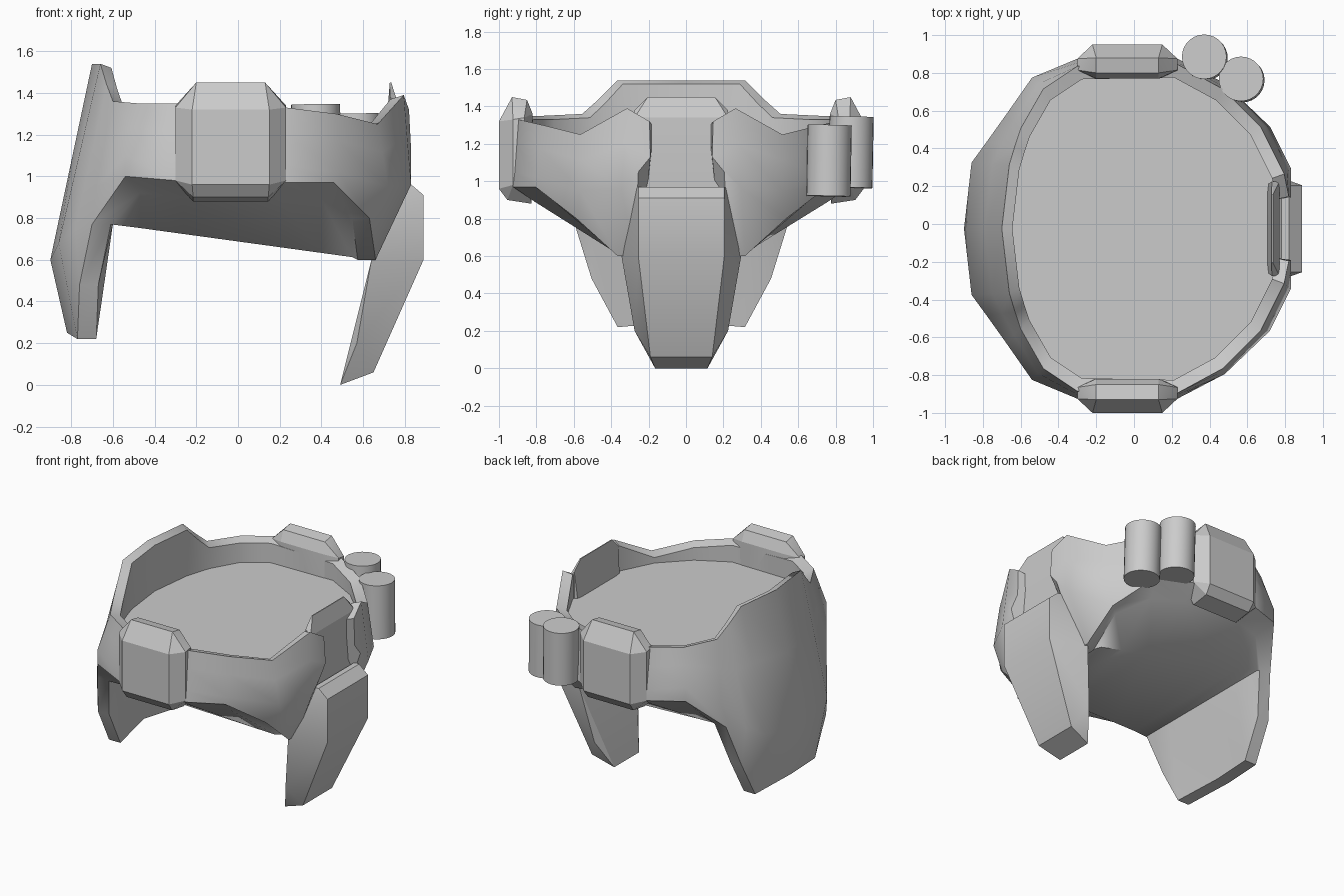
import bpy, bmesh, math
from mathutils import Vector

if "Cube" in bpy.data.objects:
    bpy.data.objects.remove(bpy.data.objects["Cube"])

grey = bpy.data.materials.new("plain grey")
grey.use_nodes = True
colour = (0.6, 0.6, 0.6, 1)
grey.diffuse_color = colour
grey.node_tree.nodes["Principled BSDF"].inputs["Base Color"].default_value = colour

MIDLINE = -0.025  # the armour is mirrored across this y


def finish(name, bm, angle=30, y=MIDLINE):
    bmesh.ops.recalc_face_normals(bm, faces=bm.faces)
    mesh = bpy.data.meshes.new(name)
    bm.to_mesh(mesh)
    bm.free()
    mesh.materials.append(grey)
    obj = bpy.data.objects.new(name, mesh)
    bpy.context.collection.objects.link(obj)
    obj.location.y = y
    bpy.ops.object.select_all(action="DESELECT")
    obj.select_set(True)
    bpy.context.view_layer.objects.active = obj
    bpy.ops.object.shade_smooth_by_angle(angle=math.radians(angle))
    return obj


def hull(name, points, angle=15):
    bm = bmesh.new()
    for p in points:
        bm.verts.new(p)
    bmesh.ops.convex_hull(bm, input=bm.verts)
    loose = [v for v in bm.verts if not v.link_faces]
    bmesh.ops.delete(bm, geom=loose, context="VERTS")
    bmesh.ops.dissolve_limit(bm, angle_limit=math.radians(3),
                             verts=bm.verts, edges=bm.edges)
    return finish(name, bm, angle)


def both_sides(points):
    return [(x, side * y, z) for x, y, z in points for side in (1, -1)]


# Half of the waist shell: rim, lower wall and hem at each station
# (the first station also steps inward for the notch)
stations = [
    ((.82, .17, 1.32), (.83, .23, 1.05), (.66, .25, .6), (.83, .165, 1.13)),
    ((.795, .29, 1.39), (.83, .32, .96), (.66, .34, .6)),
    ((.67, .54, 1.25), (.72, .54, .95), (.63, .56, .8)),
    ((.47, .74, 1.3), (.48, .77, 1.02), (.46, .78, .97)),
    ((.23, .87, 1.33), (.23, .89, 1.05), (.23, .9, .97)),
    ((-.3, .86, 1.35), (-.3, .9, 1.05), (-.3, .9, .98)),
    ((-.48, .74, 1.35), (-.54, .8, 1.1), (-.54, .8, 1)),
    ((-.6, .53, 1.36), (-.68, .6, .95), (-.7, .57, .77)),
    ((-.63, .44, 1.44), (-.78, .46, .75), (-.76, .48, .48)),
    ((-.66, .34, 1.54), (-.86, .35, .68), (-.77, .34, .22)),
    ((-.7, 0, 1.54), (-.9, 0, .6), (-.82, 0, .25)),
]


def section(rim, low, hem, middle=None):
    rim, low, hem = Vector(rim), Vector(low), Vector(hem)
    middle = Vector(middle) if middle else rim.lerp(low, .45)
    inner_rim = Vector((rim.x * .92, rim.y * .92, rim.z - .02))
    floor = Vector((inner_rim.x, inner_rim.y, 1.19))
    inner_hem = Vector((hem.x * .87, hem.y * .87, hem.z))
    if hem.z > .85:
        inner_hem.z -= .08
    elif hem.x < 0:
        inner_hem = hem + Vector((.09, 0, 0))
    # Crotch plane slopes down toward the flap
    x = max(inner_hem.x, -.6)
    t = (.64 - x) / 1.24
    under = Vector((x, min(inner_hem.y, .33 + .23 * t), .6 + .17 * t))
    return [floor, inner_rim, rim, middle, low, hem, inner_hem, under]


half = [section(*s) for s in stations]
mirrored = [[Vector((p.x, -p.y, p.z)) for p in col] for col in half[-2::-1]]
bm = bmesh.new()
cols = [[bm.verts.new(p) for p in col] for col in half + mirrored]
for a, b in zip(cols, cols[1:]):
    for k in range(len(a) - 1):
        bm.faces.new((a[k], a[k + 1], b[k + 1], b[k]))
# Inside floor and underside
for row in (0, -1):
    for i in range(len(half) - 1):
        quad = [cols[i][row], cols[i + 1][row], cols[-2 - i][row], cols[-1 - i][row]]
        bm.faces.new(list(dict.fromkeys(quad)))
# Closed ends at the notch
bm.faces.new(cols[0])
bm.faces.new(cols[-1])
bm.faces.new((cols[0][0], cols[0][-1], cols[-1][-1], cols[-1][0]))
finish("waist_shell", bm, 48)

# Plate standing behind the notch
hull("notch_plate", both_sides([
    (.73, .2, .62), (.66, .2, .62), (.77, .25, 1), (.73, .25, 1),
    (.77, .25, 1.34), (.73, .25, 1.38), (.728, .18, 1.45), (.735, .18, 1.45)]))

# Hanging flap
hull("hanging_flap", both_sides([
    (.82, .23, .97), (.89, .23, .91), (.89, .23, .6), (.65, .165, .06),
    (.78, .24, .97), (.64, .32, .6), (.57, .25, .2), (.49, .14, 0)]), 27)

# Chamfered pouch on each flank
CENTRE = -.035
for name, side in (("front_pouch", -1), ("back_pouch", 1)):
    profile = [(.265, .82, .97), (.265, .84, 1.34), (.265, .9, .98), (.265, .9, 1.33),
               (.185, .975, .96), (.185, .975, 1.32), (.165, .905, 1.45), (.165, .825, 1.435),
               (.165, .795, 1.36), (.18, .93, .9), (.18, .8, .88)]
    hull(name, [(CENTRE + sx * w, side * y, z) for w, y, z in profile for sx in (1, -1)])

# Pair of canisters
for name, x, y, z in (("inner_canister", .375, .882, 1.155), ("outer_canister", .57, .765, 1.11)):
    bm = bmesh.new()
    bmesh.ops.create_cone(bm, cap_ends=True, segments=28, radius1=.118, radius2=.118, depth=.38)
    can = finish(name, bm, 30, y)
    can.location.x, can.location.z = x, z
    can.rotation_euler = (math.radians(-1), math.radians(-1), 0)
